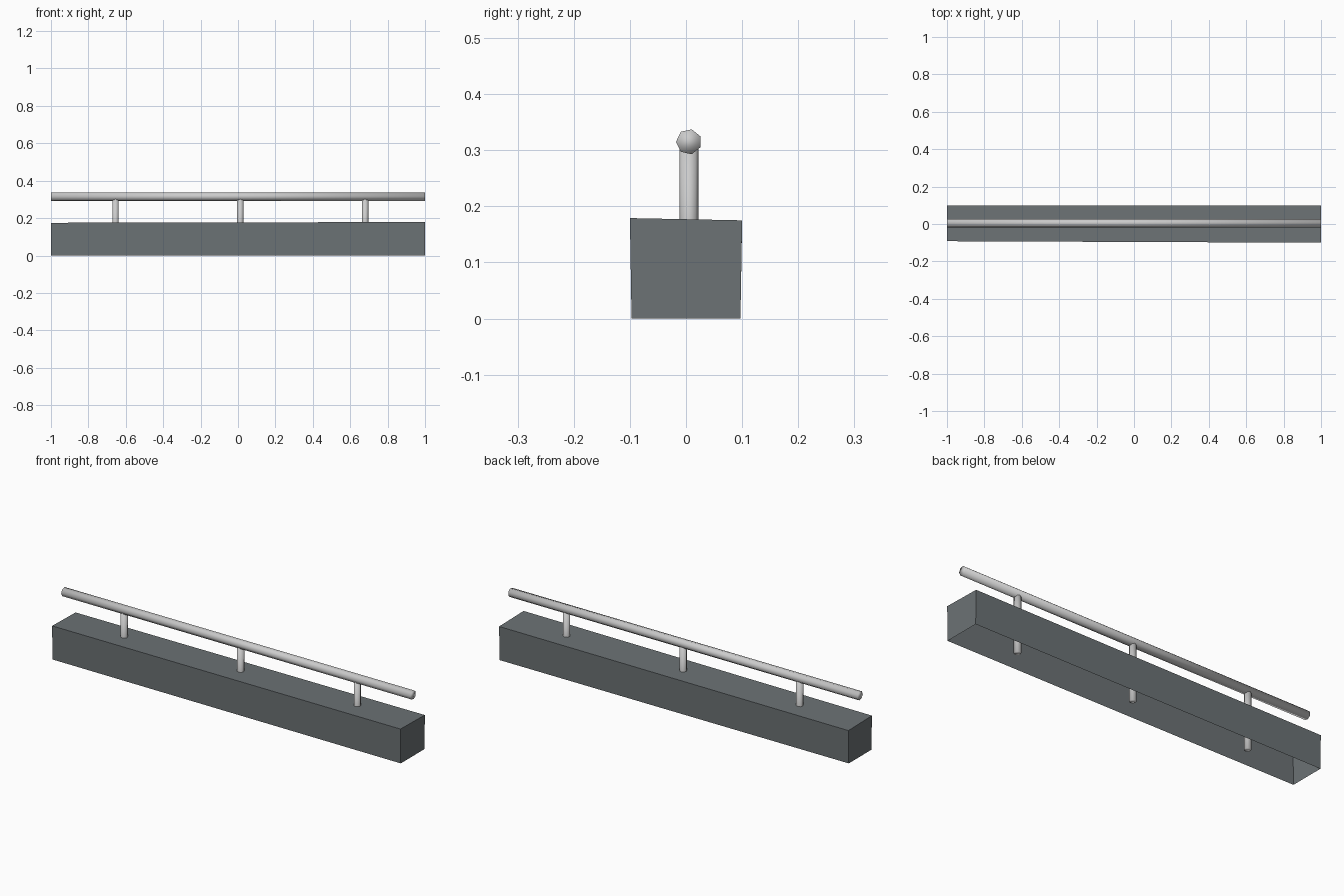
import bpy, bmesh, math
from mathutils import Matrix, Vector

if "Cube" in bpy.data.objects:
    bpy.data.objects.remove(bpy.data.objects["Cube"])


def material(name, rgb):
    m = bpy.data.materials.new(name)
    m.use_nodes = True
    m.diffuse_color = (*rgb, 1)
    m.node_tree.nodes["Principled BSDF"].inputs["Base Color"].default_value = (*rgb, 1)
    return m


stone = material("dark slate", (0.15, 0.17, 0.178))
metal = material("pale metal", (0.6, 0.6, 0.6))


def finish(name, bm, mat, smooth=False):
    bmesh.ops.recalc_face_normals(bm, faces=bm.faces)
    me = bpy.data.meshes.new(name)
    bm.to_mesh(me)
    bm.free()
    me.materials.append(mat)
    for p in me.polygons:
        p.use_smooth = smooth
    ob = bpy.data.objects.new(name, me)
    bpy.context.collection.objects.link(ob)
    return ob


def rod(name, start, end, radius, sides, turn=0.0, capped=True):
    """Cylinder between two points."""
    start, end = Vector(start), Vector(end)
    axis = end - start
    rot = axis.to_track_quat('Z', 'Y').to_matrix().to_4x4()
    mat = Matrix.Translation((start + end) / 2) @ rot @ Matrix.Rotation(turn, 4, 'Z')
    bm = bmesh.new()
    bmesh.ops.create_cone(bm, cap_ends=capped, segments=sides, radius1=radius,
                          radius2=radius, depth=axis.length, matrix=mat)
    return finish(name, bm, metal, True)


# Ledge: slightly uneven block, open underneath
bm = bmesh.new()
bmesh.ops.create_cube(bm, size=1)
bottom = [f for f in bm.faces if f.normal.z < -0.5]
bmesh.ops.delete(bm, geom=bottom, context='FACES_ONLY')
for v in bm.verts:
    right, back, top = v.co.x > 0, v.co.y > 0, v.co.z > 0
    width = 0.1 if top else 0.097
    if not right and not back:
        width -= 0.008
    height = (0.175 if back else 0.179) - (0 if right else 0.004)
    v.co = (1 if right else -1, width if back else -width, height if top else 0)
finish("ledge", bm, stone)

# Handrail: seven-sided bar with a corner facing the front
rail = rod("rail", (-1, 0.005, 0.315), (1, 0.005, 0.315), 0.0228, 7)
mean = Vector((0, 0.005, 0.315))
front = min(rail.data.vertices, key=lambda v: v.co.y).co - mean
spin = math.atan2(front.z, front.y) - math.pi
rail.data.transform(Matrix.Translation(mean) @ Matrix.Rotation(-spin, 4, 'X')
                    @ Matrix.Translation(-mean))

# Posts run down through the ledge
for name, x in (("right_post", -0.655), ("middle_post", 0.012), ("left_post", 0.68)):
    rod(name, (x, 0.005, 0.01), (x, 0.005, 0.31), 0.017, 8)
